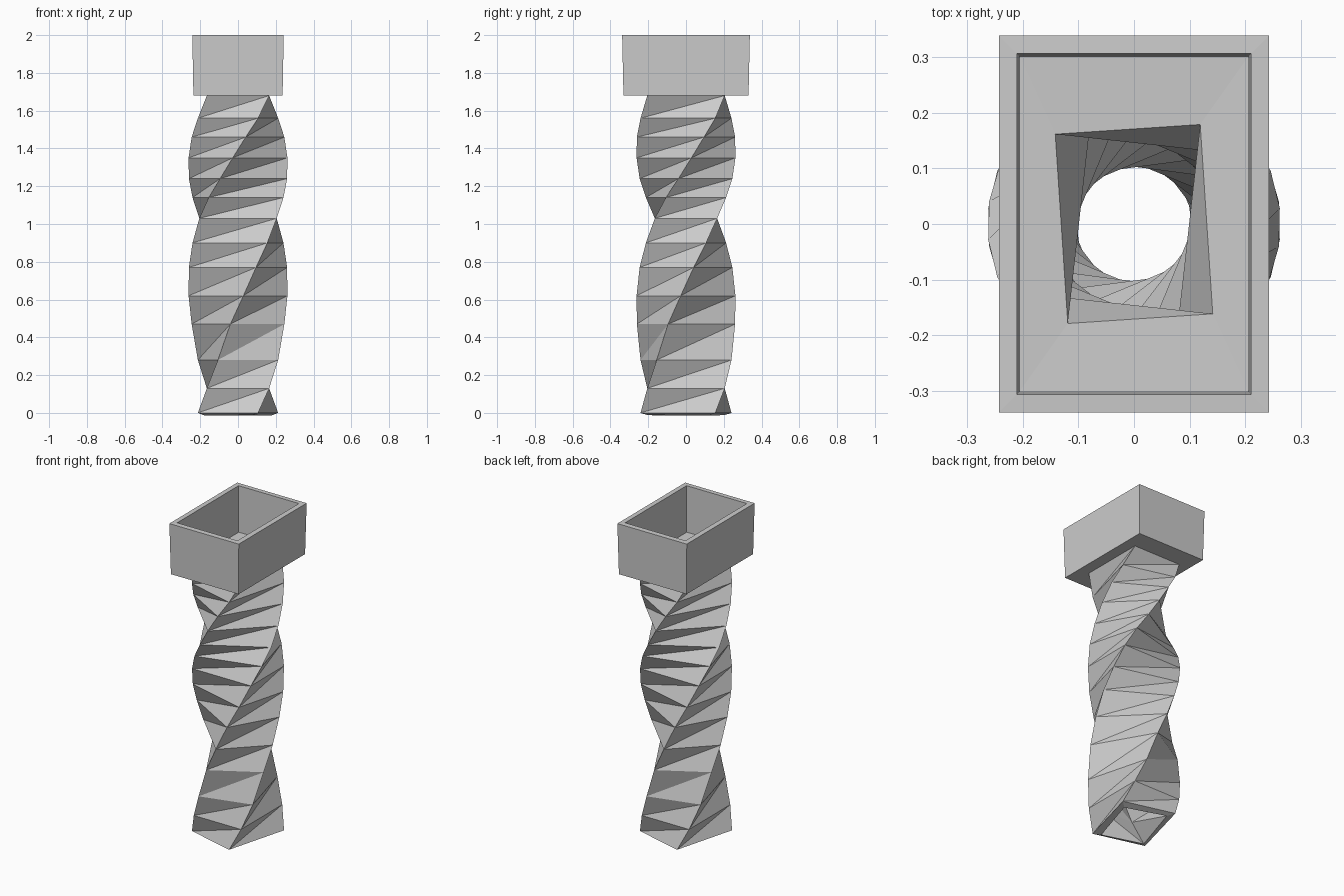
import bpy, bmesh
from math import radians, sin, cos

if "Cube" in bpy.data.objects:
    bpy.data.objects.remove(bpy.data.objects["Cube"])

# Heights of the column's rings, each turned 15 degrees from the next
LEVELS = [0, .13, .28, .47, .62, .77, .90, 1.03, 1.14, 1.24, 1.35, 1.46, 1.56, 1.68]


def ring(bm, hx, hy, z, angle=0):
    c, s = cos(radians(angle)), sin(radians(angle))
    return [bm.verts.new((x * c - y * s, x * s + y * c, z))
            for x, y in ((-hx, -hy), (hx, -hy), (hx, hy), (-hx, hy))]


bm = bmesh.new()

# Twisted rectangular column
top = len(LEVELS) - 1
rings = [ring(bm, .165, .205, z, -15 * (top - i)) for i, z in enumerate(LEVELS)]

# Open tray at the top: underside and slightly flared walls
rings.append(ring(bm, .236, .331, 1.68))
rings.append(ring(bm, .242, .338, 2.0))

# Skin the rings; twisted bands fold inward along their diagonals
for i, (a, b) in enumerate(zip(rings, rings[1:])):
    for k in range(4):
        n = (k + 1) % 4
        if i < top:
            bm.faces.new((a[k], a[n], b[n]))
            bm.faces.new((a[k], b[n], b[k]))
        else:
            bm.faces.new((a[k], a[n], b[n], b[k]))

mesh = bpy.data.meshes.new("twisted_pedestal")
bm.to_mesh(mesh)
bm.free()
pedestal = bpy.data.objects.new("twisted_pedestal", mesh)
bpy.context.collection.objects.link(pedestal)

# Wall thickness, inward
wall = pedestal.modifiers.new("wall", 'SOLIDIFY')
wall.thickness = .032
wall.offset = -1
wall.use_even_offset = True
wall.use_quality_normals = True
